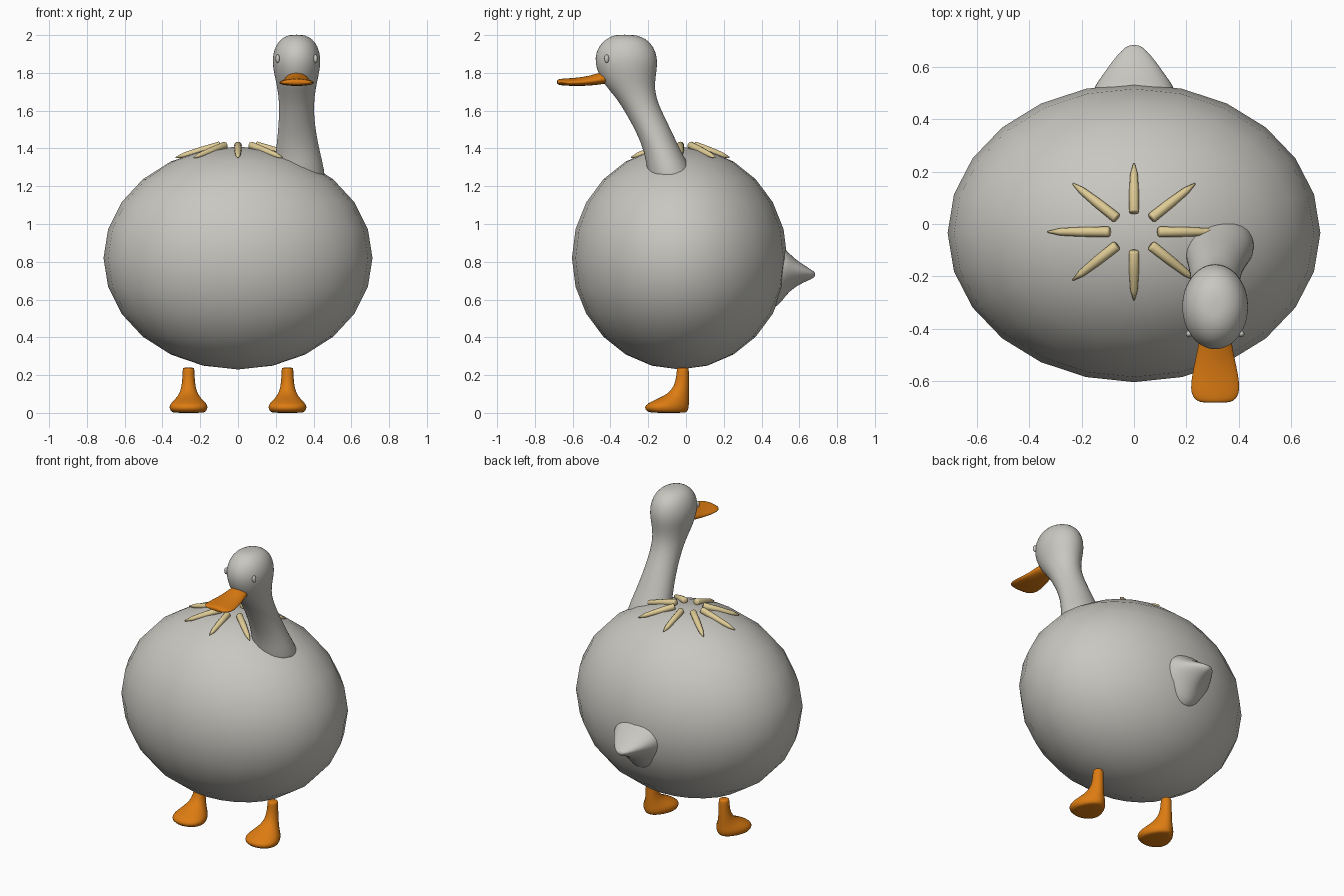
import bpy
import bmesh
from math import sin, cos, pi
from mathutils import Vector

cube = bpy.data.objects.get("Cube")
if cube:
    bpy.data.objects.remove(cube, do_unlink=True)


def material(name, rgb):
    m = bpy.data.materials.new(name)
    m.use_nodes = True
    m.diffuse_color = (*rgb, 1)
    m.node_tree.nodes["Principled BSDF"].inputs["Base Color"].default_value = (*rgb, 1)
    m.roughness = 0.6
    return m


GREY = material("warm grey", (0.58, 0.57, 0.53))
ORANGE = material("orange", (0.72, 0.20, 0.006))
STRAW = material("straw", (0.74, 0.60, 0.30))
X, Y, Z = Vector((1, 0, 0)), Vector((0, 1, 0)), Vector((0, 0, 1))


def ring(center, u, v, ru, rv, egg=0.0, segments=24):
    """Closed oval around center; egg narrows it towards +v."""
    points = []
    for i in range(segments):
        t = 2 * pi * i / segments
        points.append(center + u * (ru * cos(t) * (1 - egg * sin(t))) + v * (rv * sin(t)))
    return points


def loft(name, rings, mat, subdivide=1):
    """Skin a stack of rings, cap both ends and smooth the result."""
    bm = bmesh.new()
    rows = [[bm.verts.new(p) for p in r] for r in rings]
    count = len(rows[0])
    for a, b in zip(rows, rows[1:]):
        for i in range(count):
            j = (i + 1) % count
            bm.faces.new((a[i], a[j], b[j], b[i]))
    bm.faces.new(rows[0])
    bm.faces.new(rows[-1])
    bmesh.ops.recalc_face_normals(bm, faces=bm.faces)
    for f in bm.faces:
        f.smooth = True
    mesh = bpy.data.meshes.new(name)
    bm.to_mesh(mesh)
    bm.free()
    mesh.materials.append(mat)
    obj = bpy.data.objects.new(name, mesh)
    bpy.context.collection.objects.link(obj)
    if subdivide:
        obj.modifiers.new("smooth", "SUBSURF").levels = subdivide
        obj.modifiers["smooth"].render_levels = subdivide
    return obj


def ellipsoid(name, center, radii, segments, rows, mat):
    bpy.ops.mesh.primitive_uv_sphere_add(segments=segments, ring_count=rows, location=center)
    obj = bpy.context.object
    obj.name = name
    obj.scale = radii
    obj.data.materials.append(mat)
    bpy.ops.object.shade_smooth()
    return obj


# Round body
BODY_Y = -0.034
ellipsoid("body", (0, BODY_Y, 0.82), (0.712, 0.57, 0.59), 24, 12, GREY)

# Neck and head: height, back, front, centre x, half width
HEAD_X = 0.31
neck = [
    (1.18, 0.06, -0.19, 0.325, 0.145),
    (1.28, 0.035, -0.205, 0.325, 0.135),
    (1.38, -0.025, -0.22, 0.317, 0.118),
    (1.48, -0.07, -0.26, 0.312, 0.102),
    (1.58, -0.12, -0.315, 0.31, 0.092),
    (1.67, -0.16, -0.37, 0.31, 0.094),
    (1.75, -0.165, -0.445, HEAD_X, 0.109),
    (1.82, -0.152, -0.475, HEAD_X, 0.125),
    (1.88, -0.15, -0.485, HEAD_X, 0.13),
    (1.94, -0.17, -0.465, HEAD_X, 0.114),
    (1.98, -0.21, -0.425, HEAD_X, 0.085),
    (2.0, -0.26, -0.38, HEAD_X, 0.045),
    (2.002, -0.31, -0.34, HEAD_X, 0.012),
]
loft("neck_and_head", [
    ring(Vector((x, (back + front) / 2, z)), X, Y, w, (back - front) / 2)
    for z, back, front, x, w in neck], GREY)

# Eyes
for side, label in ((1, "left"), (-1, "right")):
    ellipsoid(label + "_eye", (HEAD_X + side * 0.1, -0.42, 1.875),
              (0.012, 0.013, 0.022), 12, 8, GREY)

# Flat bill: y, half width, bottom, top
bill = [
    (-0.40, 0.055, 1.745, 1.808),
    (-0.46, 0.063, 1.738, 1.802),
    (-0.51, 0.073, 1.732, 1.784),
    (-0.58, 0.088, 1.730, 1.774),
    (-0.63, 0.093, 1.732, 1.771),
    (-0.66, 0.085, 1.734, 1.769),
    (-0.677, 0.068, 1.738, 1.766),
    (-0.683, 0.045, 1.744, 1.760),
]
loft("bill", [
    ring(Vector((HEAD_X, y, (low + top) / 2)), X, Z, w, (top - low) / 2, 0.22)
    for y, w, low, top in bill], ORANGE)

# Tail, pointed at the bottom: y, half width, bottom, top
tail = [
    (0.42, 0.165, 0.54, 0.90),
    (0.485, 0.16, 0.555, 0.89),
    (0.53, 0.145, 0.625, 0.865),
    (0.57, 0.115, 0.66, 0.82),
    (0.62, 0.082, 0.69, 0.787),
    (0.665, 0.045, 0.708, 0.757),
    (0.685, 0.018, 0.722, 0.742),
]
loft("tail", [
    ring(Vector((0, y, (low + top) / 2)), X, Z, w, (top - low) / 2, -0.3)
    for y, w, low, top in tail], GREY)

# Legs with webbed feet: height, back, front, half width, heel narrowing
leg = [
    (0.0, -0.01, -0.17, 0.07, 0.25),
    (0.004, 0.008, -0.208, 0.09, 0.25),
    (0.03, 0.016, -0.224, 0.102, 0.25),
    (0.05, 0.016, -0.205, 0.093, 0.25),
    (0.075, 0.016, -0.15, 0.068, 0.2),
    (0.10, 0.016, -0.098, 0.049, 0.1),
    (0.14, 0.016, -0.062, 0.036, 0),
    (0.20, 0.016, -0.05, 0.032, 0),
    (0.235, 0.015, -0.049, 0.031, 0),
    (0.24, 0.01, -0.044, 0.027, 0),
]
for side, label in ((1, "left"), (-1, "right")):
    loft(label + "_leg", [
        ring(Vector((side * 0.262, (back + front) / 2, z)), X, Y, w, (back - front) / 2, egg)
        for z, back, front, w, egg in leg], ORANGE)

# Star of straw pegs lying on top of the body
for i in range(8):
    a = i * pi / 4
    spoke = Vector((cos(a), 0.79 * sin(a), 0))
    hub = Vector((0, BODY_Y + 0.004, 0))
    inner = hub + spoke * 0.093 + Z * 1.418
    outer = hub + spoke * 0.33 + Z * 1.352
    along = (outer - inner).normalized()
    across = along.cross(Z).normalized()
    up = across.cross(along)
    loft(f"straw_peg_{i + 1}", [
        ring(inner.lerp(outer, f), across, up, r, r, segments=12)
        for f, r in ((0, 0.017), (0.02, 0.02), (0.45, 0.0185), (0.8, 0.014), (1, 0.003))],
        STRAW, 0)
